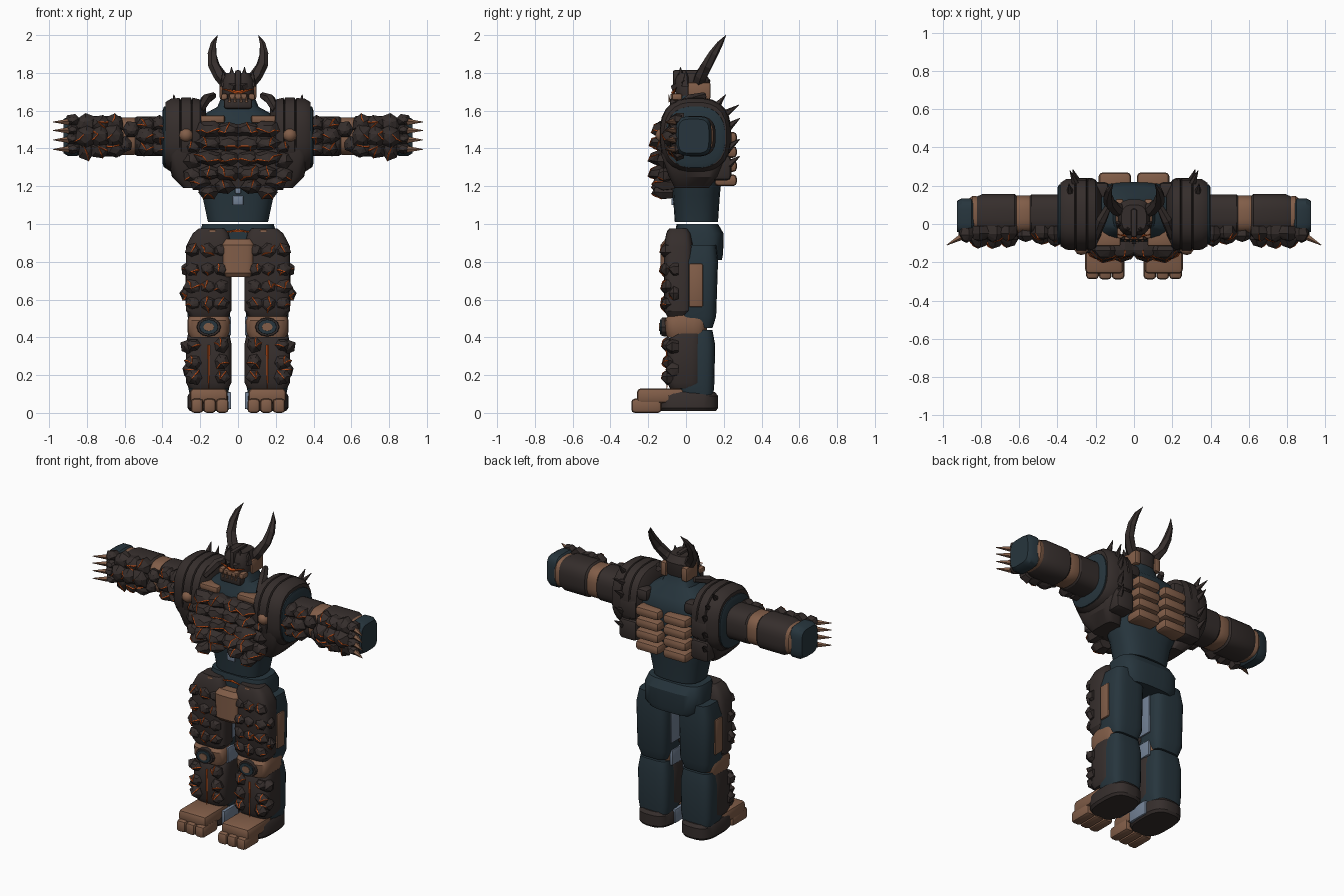
import bpy, bmesh, math, random
from mathutils import Vector

random.seed(7)
cube = bpy.data.objects.get("Cube")
if cube:
    bpy.data.objects.remove(cube, do_unlink=True)


def material(name, rgb):
    m = bpy.data.materials.new(name)
    m.use_nodes = True
    m.diffuse_color = (*rgb, 1)
    m.node_tree.nodes["Principled BSDF"].inputs["Base Color"].default_value = (*rgb, 1)
    return m


ROCK = material("dark rock", (.036, .027, .025))
SLATE = material("slate blue", (.020, .036, .047))
TAN = material("tan hide", (.22, .11, .065))
LAVA = material("glowing orange", (.62, .09, .01))
STEEL = material("steel grey", (.17, .22, .30))


def finish(name, bm, mat, mirror=True, smooth=False):
    """Turn a bmesh into an object, optionally mirrored to the other side."""
    bmesh.ops.recalc_face_normals(bm, faces=bm.faces)
    mesh = bpy.data.meshes.new(name)
    bm.to_mesh(mesh)
    bm.free()
    mesh.materials.append(mat)
    ob = bpy.data.objects.new(name, mesh)
    bpy.context.collection.objects.link(ob)
    if smooth:
        bpy.ops.object.select_all(action='DESELECT')
        ob.select_set(True)
        bpy.context.view_layer.objects.active = ob
        bpy.ops.object.shade_smooth_by_angle(angle=math.radians(32))
    if mirror:
        ob.modifiers.new("Mirror", 'MIRROR').use_mirror_merge = False
    return ob


def add_box(bm, lo, hi, bevel=.012, top=1.0):
    """Bevelled box between two corners; top scales the upper face."""
    lo, hi = Vector(lo), Vector(hi)
    mid, size = (lo + hi) / 2, hi - lo
    part = bmesh.new()
    bmesh.ops.create_cube(part, size=1)
    for v in part.verts:
        k = top if v.co.z > 0 else 1
        v.co = mid + Vector((v.co.x * size.x * k, v.co.y * size.y, v.co.z * size.z))
    if bevel:
        bmesh.ops.bevel(part, geom=part.edges[:], offset=bevel, segments=2,
                        affect='EDGES', profile=.5)
    temp = bpy.data.meshes.new("temp")
    part.to_mesh(temp)
    part.free()
    bm.from_mesh(temp)
    bpy.data.meshes.remove(temp)


def boxes(name, mat, items, bevel=.012, mirror=True, top=1.0):
    bm = bmesh.new()
    for lo, hi in items:
        add_box(bm, lo, hi, bevel, top)
    finish(name, bm, mat, mirror, True)


def loft(name, mat, sections, axis='z', power=4, n=24, mirror=True):
    """Skin rounded sections (t, c1, c2, r1, r2) along z, or along x with y and z."""
    bm = bmesh.new()
    rings = []
    for t, a, b, ra, rb in sections:
        ring = []
        for i in range(n):
            ang = math.tau * (i + .5) / n
            c, s = math.cos(ang), math.sin(ang)
            u = a + ra * math.copysign(abs(c) ** (2 / power), c)
            w = b + rb * math.copysign(abs(s) ** (2 / power), s)
            ring.append(bm.verts.new((u, w, t) if axis == 'z' else (t, u, w)))
        rings.append(ring)
    for r, q in zip(rings, rings[1:]):
        for i in range(n):
            bm.faces.new((r[i], r[(i + 1) % n], q[(i + 1) % n], q[i]))
    bm.faces.new(rings[0])
    bm.faces.new(rings[-1])
    return finish(name, bm, mat, mirror, True)


def tube(bm, path, radii, n=6):
    """Tapered tube through the points."""
    path = [Vector(p) for p in path]
    rings = []
    for i, p in enumerate(path):
        d = (path[min(i + 1, len(path) - 1)] - path[max(i - 1, 0)]).normalized()
        side = d.cross(Vector((.3, 1, .2))).normalized()
        up = d.cross(side)
        rings.append([bm.verts.new(p + radii[i] * (side * math.cos(math.tau * k / n)
                      + up * math.sin(math.tau * k / n))) for k in range(n)])
    for r, q in zip(rings, rings[1:]):
        for k in range(n):
            bm.faces.new((r[k], r[(k + 1) % n], q[(k + 1) % n], q[k]))
    bm.faces.new(rings[0])
    bm.faces.new(rings[-1])


def spikes(name, mat, items, mirror=True):
    bm = bmesh.new()
    for base, tip, radius in items:
        tube(bm, (base, tip), (radius, .002), 5)
    finish(name, bm, mat, mirror)


def boulders(name, spots, size, lean=(0, -.01), glow=.6):
    """Pointed front-facing boulders with glowing cracks along some ridges."""
    rock, crack = bmesh.new(), bmesh.new()
    for x, y, z in spots:
        w, d, h = (s * random.uniform(.88, 1.14) for s in size)
        turn = random.random()
        pts = []
        for depth, k in ((0, .85), (.5, 1), (.85, .55)):
            for i in range(6):
                a = math.tau * (i + turn) / 6
                k2 = k * random.uniform(.85, 1.12)
                pts.append(Vector((x + w * k2 * math.cos(a), y - d * depth, z + h * k2 * math.sin(a))))
        tip = Vector((x + lean[0], y - d, z + lean[1]))
        verts = [rock.verts.new(p) for p in pts + [tip]]
        bmesh.ops.convex_hull(rock, input=verts)
        for i in random.sample(range(6), 2):
            if random.random() < glow:
                tube(crack, (tip, pts[12 + i], pts[6 + i]), (.002, .0045, .002), 4)
    finish(name, rock, ROCK)
    finish(name + "_cracks", crack, LAVA)


# Feet and toes
loft("foot_soles", ROCK, [(0.01, .155, .01, .10, .15), (.025, .155, .01, .112, .16),
                          (.09, .155, .01, .112, .16), (.11, .155, .01, .10, .145)], power=3)
boxes("foot_tops", TAN, [((.055, -.26, .05), (.255, -.01, .13))], .022)
boxes("toes", TAN, [((x - .033, -.29 + .02 * abs(x - .13), 0), (x + .033, -.13, .075))
                    for x in (.083, .150, .217)], .018)
boxes("ankle_plates", STEEL, [((.036, -.09, .02), (.06, .06, .11))], .006)

# Shins
loft("calves", SLATE, [(.09, .155, .06, .10, .085), (.15, .155, .05, .112, .10),
                       (.36, .155, .05, .112, .105), (.44, .155, .06, .10, .08)])
loft("shin_shells", ROCK, [(.13, .155, -.005, .105, .08), (.16, .155, -.005, .12, .095),
                           (.37, .155, -.005, .12, .095), (.42, .155, .01, .11, .08)])
boulders("shin_rocks", [(x, -.07, z) for z in (.19, .27, .36) for x in (.085, .235)],
         (.045, .06, .04), (.01, -.01))
boulders("shin_side_rocks", [(.258, -.04, z) for z in (.23, .35)], (.045, .06, .04), (.025, 0), .3)
spikes("shin_cracks", LAVA, [((.155, -.101, .36), (.155, -.101, .13), .007)])

# Knees
loft("knees", TAN, [(.40, .155, .0, .10, .10), (.43, .155, .0, .113, .11),
                    (.49, .155, .0, .113, .115), (.53, .155, .02, .10, .10)])
for label, mat, front, r in (("knee_rings", ROCK, -.130, 1), ("knee_discs", SLATE, -.138, .8),
                             ("knee_centres", TAN, -.142, .45)):
    bm = bmesh.new()
    bmesh.ops.create_cone(bm, segments=12, radius1=.068 * r, radius2=.062 * r, depth=.05, cap_ends=True)
    for v in bm.verts:
        v.co = Vector((.155 + v.co.x, front + .025 - v.co.z, .455 + v.co.y * .78))
    finish(label, bm, mat)
boxes("inner_leg_plates", STEEL, [((.034, -.01, .56), (.05, .10, .82)),
                                  ((.036, -.05, .41), (.055, .09, .51))], .005)

# Thighs
loft("thighs", SLATE, [(.45, .155, .07, .09, .07), (.51, .155, .06, .112, .10),
                       (.80, .155, .06, .115, .11), (.89, .15, .07, .10, .09)])
loft("thigh_shells", ROCK, [(.51, .155, -.04, .10, .06), (.54, .155, -.04, .12, .075),
                            (.88, .155, -.04, .122, .078), (.95, .145, -.04, .095, .065),
                            (.975, .14, -.04, .07, .05)])
boxes("thigh_side_plates", TAN, [((.255, .015, .56), (.278, .09, .79))], .009)
boulders("thigh_rocks", [(x, -.08, z) for z in (.58, .67, .76, .86) for x in (.09, .16, .235)],
         (.048, .055, .042), (.015, -.012))
boulders("thigh_side_rocks", [(.262, -.04, z) for z in (.63, .76)], (.045, .05, .04), (.035, .005), .3)

# Hips
loft("pelvis", SLATE, [(.81, 0, .09, .16, .10), (.84, 0, .075, .20, .122), (.95, 0, .07, .205, .13),
                       (1.0, 0, .06, .19, .11)], power=3.5, mirror=False)
loft("loin_plate", TAN, [(.72, 0, -.09, .065, .03), (.74, 0, -.09, .08, .045),
                         (.89, 0, -.09, .085, .045), (.92, 0, -.08, .07, .03)], mirror=False)
boxes("hip_tabs", TAN, [((.115, -.10, .935), (.155, -.05, .97))], .008)
spikes("belt_crack", LAVA, [((0, -.062, .965), (.085, -.070, .955), .007)])

# Torso
loft("torso", SLATE, [(1.01, 0, .055, .16, .115), (1.15, 0, .055, .19, .125), (1.30, 0, .055, .25, .14),
                      (1.48, 0, .055, .28, .165), (1.56, 0, .055, .22, .14), (1.62, 0, .04, .11, .10),
                      (1.68, 0, .035, .085, .085)], power=2.8, mirror=False)
loft("chest_shell", ROCK, [(1.19, 0, -.05, .20, .06), (1.26, 0, -.045, .28, .08),
                           (1.45, 0, -.045, .29, .09), (1.53, 0, -.03, .22, .07)], mirror=False)
loft("side_ribs", ROCK, [(1.19, .24, .03, .05, .09), (1.25, .28, .04, .07, .13),
                         (1.36, .30, .04, .075, .17), (1.45, .30, .04, .06, .17)])
boulders("chest_rocks", [(x, -.09, z) for z in (1.27, 1.35, 1.43, 1.50) for x in (.055, .15)],
         (.078, .10, .045), (.015, -.018), .9)
boulders("chest_side_rocks", [(.235, -.085, z) for z in (1.26, 1.34, 1.41)], (.055, .07, .045), (.02, -.01), .4)
boulders("belly_rocks", [(.07, -.07, 1.20), (.16, -.07, 1.17), (.20, -.06, 1.22)], (.06, .12, .042))
boxes("navel_plate", STEEL, [((-.028, -.078, 1.10), (.028, -.05, 1.15)),
                             ((-.015, -.085, 1.16), (.015, -.06, 1.19))], .004, False)
boxes("collar_plates", TAN, [((.07, -.115, 1.535), (.20, -.03, 1.575))], .01)
bm = bmesh.new()
tube(bm, [(.13, .10, 1.68), (.17, .02, 1.66), (.20, -.07, 1.60)], (.018, .028, .02), 6)
finish("neck_guards", bm, ROCK)

# Back
boxes("back_plates", TAN, [((.015, .15, z), (.185, .27, z + .063))
                           for z in (1.20, 1.275, 1.35, 1.425)], .022)
boxes("back_side_shells", ROCK, [((.195, .12, z), (.325, .24, z + .135)) for z in (1.23, 1.37)], .025)
boxes("shoulder_blades", ROCK, [((.13, .13, 1.50), (.30, .22, 1.58))], .025)
spikes("back_spikes", ROCK, [((.29, .19, z), (.32, .285, z + .07), .035) for z in (1.29, 1.38, 1.49)]
       + [((.33, .14, 1.60), (.34, .21, 1.685), .03), ((.29, .17, 1.56), (.335, .28, 1.63), .03)])

# Shoulders
loft("shoulder_guards", ROCK, [(x, .05, 1.47, r * .95, r) for x, r in
     ((.17, .14), (.20, .19), (.24, .20), (.245, .19), (.25, .20), (.30, .20), (.305, .188),
      (.31, .198), (.355, .195), (.385, .175))], 'x', 2.6)
loft("shoulder_sockets", SLATE, [(.36, .05, 1.46, .16, .165), (.392, .05, 1.46, .158, .163),
                                 (.40, .05, 1.46, .14, .14)], 'x', 2.5)
bm = bmesh.new()
bmesh.ops.create_icosphere(bm, subdivisions=2, radius=.038)
for v in bm.verts:
    v.co += Vector((.275, -.125, 1.47))
finish("shoulder_studs", bm, TAN, True, True)


# Arms
def arm(name, mat, spans):
    loft(name, mat, [(x, .05, 1.465, r, r) for x, r in spans], 'x', 2.8)


arm("upper_arms", ROCK, ((.37, .09), (.39, .105), (.535, .105), (.55, .095)))
arm("elbows", TAN, ((.53, .094), (.55, .10), (.61, .10), (.63, .094)))
arm("forearms", ROCK, ((.61, .095), (.625, .108), (.79, .108), (.835, .088)))
arm("wrists", TAN, ((.80, .088), (.825, .096), (.845, .096), (.86, .085)))
loft("fists", SLATE, [(x, .04, 1.465, r * .9, r) for x, r in
                      ((.835, .09), (.85, .105), (.90, .105), (.925, .09))], 'x', 4)
rows = ((1.40, -.01), (1.465, -.035), (1.53, -.01))
boulders("upper_arm_rocks", [(x, y, z) for z, y in rows for x in (.415, .485)], (.05, .08, .045))
boulders("elbow_rocks", [(.565, -.03, 1.50), (.60, -.02, 1.42)], (.045, .065, .05), glow=.3)
boulders("forearm_rocks", [(x, y, z) for z, y in rows for x in (.655, .73, .805)],
         (.058, .085, .056), (.01, .01))
boulders("knuckle_rocks", [(.875, -.02, z) for z in (1.40, 1.45, 1.50, 1.55)], (.04, .07, .032), glow=0)
spikes("claws", TAN, [((.90, -.065, z), (.978, -.11, z), .018) for z in (1.395, 1.445, 1.495, 1.54)])

# Head
loft("skull", ROCK, [(1.63, 0, .03, .075, .07), (1.68, 0, .035, .085, .09), (1.76, 0, .035, .085, .095),
                     (1.80, 0, .03, .065, .07)], power=3, n=16, mirror=False)
boxes("jaw", ROCK, [((-.075, -.085, 1.61), (.075, .0, 1.665))], .014, False)
boxes("cheeks", TAN, [((.055, .01, 1.66), (.097, .13, 1.75)), ((.055, -.075, 1.655), (.09, -.02, 1.69))], .01)
boxes("mouth", TAN, [((-.05, -.082, 1.66), (.05, -.04, 1.69))], .006, False)
spikes("fangs", TAN, [((x, -.087, 1.645), (x, -.092, 1.685), .008) for x in (.016, .045)])
spikes("brow_glow", LAVA, [((.0, -.068, 1.695), (.085, -.055, 1.715), .011)])
spikes("eyebrows", ROCK, [((.015, -.06, 1.72), (.09, -.01, 1.76), .025)])
spikes("crown_spikes", ROCK, [((.03, -.025, 1.73), (.035, -.03, 1.83), .035),
                              ((.07, .0, 1.73), (.08, .0, 1.81), .03)])
boxes("crest", ROCK, [((-.016, -.07, 1.70), (.016, .08, 1.815))], .012, False)

# Horns
bm = bmesh.new()
tube(bm, [(.045, .06, 1.73), (.095, .08, 1.785), (.128, .11, 1.84), (.137, .145, 1.90),
          (.13, .18, 1.955), (.108, .212, 2.0)], (.036, .034, .031, .025, .016, .001), 6)
finish("horns", bm, ROCK)
